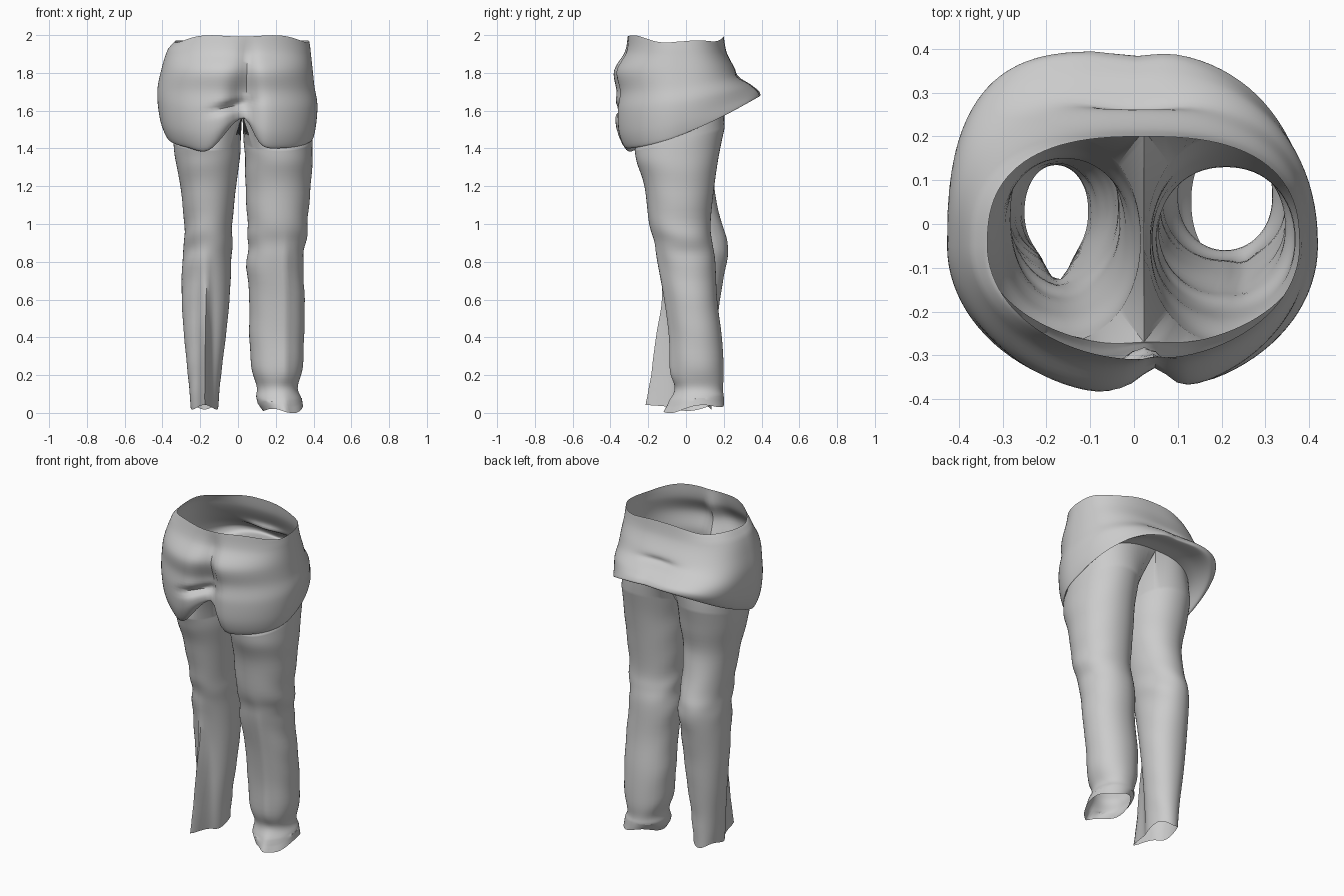
import bpy, bmesh
from math import sin, cos, pi, exp, atan2, copysign

if "Cube" in bpy.data.objects:
    bpy.data.objects.remove(bpy.data.objects["Cube"])

N = 96        # points around the hips
SEAM = 22     # points along the crotch seam
bm = bmesh.new()


def bell(v, centre, width):
    return exp(-((v - centre) / width) ** 2)


def spow(v, p):
    return copysign(abs(v) ** p, v)


def refine(rows, n):
    """Catmull-Rom interpolation through rows of section parameters."""
    out = []
    for i in range(len(rows) - 1):
        a, b = rows[max(i - 1, 0)], rows[i]
        c, d = rows[i + 1], rows[min(i + 2, len(rows) - 1)]
        for k in range(n):
            t = k / n
            out.append([q + .5 * t * (r - p + t * (2 * p - 5 * q + 4 * r - s + t * (3 * (q - r) + s - p)))
                        for p, q, r, s in zip(a, b, c, d)])
    return out + [list(rows[-1])]


def bridge(a, b):
    n = len(a)
    for i in range(n):
        j = (i + 1) % n
        bm.faces.new((a[i], b[i], b[j], a[j]))


# Hip sections: x min, x max, y front, y back, z front, z back, centre lift, centre dent
hips = [
    (-.335, .378, -.31, .20, 2.0, 1.985, 0, 0),
    (-.378, .385, -.33, .215, 1.91, 1.91, 0, .01),
    (-.405, .395, -.39, .25, 1.81, 1.84, 0, .03),
    (-.425, .405, -.378, .29, 1.70, 1.78, 0, .07),
    (-.425, .42, -.388, .355, 1.60, 1.73, .03, .08),
    (-.408, .415, -.38, .39, 1.48, 1.70, .09, .07),
    (-.375, .40, -.345, .385, 1.40, 1.675, .16, .05),
    (-.35, .395, -.305, .29, 1.42, 1.685, .15, .03),
    (-.345, .39, -.28, .215, 1.445, 1.68, .13, .01),
]


def hip_ring(level, row):
    x0, x1, y0, y1, zf, zb, lift, dent = row
    cx, rx = (x0 + x1) / 2, (x1 - x0) / 2
    flare = bell(level, 4.8, 1.6)
    ring = []
    for i in range(N):
        a = -pi / 2 + 2 * pi * i / N
        c, s = cos(a), sin(a)
        # the back is squarer, most of all on one rear corner of the flap
        p = 1 if s <= 0 else 2 / (2.6 + flare * (1.9 if c < 0 else -.5))
        x = cx + rx * spow(c, p)
        if s > 0 and c < 0:
            x *= 1 - .13 * flare * s ** 1.2
        y = -.05 + (y1 + .05 if s > 0 else -.05 - y0) * spow(s, p)
        t = min(max((y - y0) / (y1 - y0), 0), 1)
        z = zf + (zb - zf) * t ** 1.6
        top = max(0, 1 - level * 1.2)
        z += top * (.008 * sin(5 * a) - .03 * c * c)      # wavy waist, dipped at the sides
        if s < 0:
            f = bell(x, .03, .12 if x < .03 else .065)
            z += lift * f - .02 * bell(x, -.17, .07) * lift / .13
            y += dent * bell(x, .03, .07)
            # pinched gather running to one side of the fly
            y += .04 * bell(z, 1.64 + .25 * (x - .03), .025) * bell(x, -.04, .09) * (level < 5.5)
            y += .03 * bell(x, .05, .035) * bell(z, 1.82, .12)
        else:
            # fold across the back
            y -= .015 * bell(x, 0, .06) * bell(level, 5, 1.2)
            y -= .03 * bell(x, .0, .12) * bell(level, 3, .4)
        ring.append(bm.verts.new((x, y, z)))
    return ring


STEP = 6
prev = None
for k, row in enumerate(refine(hips, STEP)):
    ring = hip_ring(k / STEP, row)
    if prev:
        bridge(prev, ring)
    prev = ring

# Crotch seam joining front and back of the lowest hip ring
front, back = prev[0], prev[N // 2]
seam = []
for i in range(1, SEAM + 1):
    t = i / (SEAM + 1)
    co = back.co.lerp(front.co, t)
    co.z -= .03 * sin(pi * t)
    seam.append(bm.verts.new(co))

# Leg sections: z, x min, x max, y front, y back, tilt, front ridge
wide_leg = [
    (1.46, .03, .392, -.272, .205, .25, 0),
    (1.35, .037, .395, -.26, .175, .1, 0),
    (1.2, .04, .385, -.22, .15, 0, 0),
    (1.0, .05, .368, -.195, .13, 0, 0),
    (.9, .055, .36, -.165, .14, 0, .005),
    (.8, .045, .345, -.15, .155, 0, .01),
    (.6, .06, .353, -.11, .165, 0, .01),
    (.4, .06, .35, -.085, .19, 0, .01),
    (.22, .075, .34, -.08, .20, 0, .01),
    (.13, .10, .315, -.06, .195, 0, 0),
    (.07, .10, .335, -.085, .20, .1, .01),
    (.02, .13, .345, -.10, .20, .12, .02),
]
slim_leg = [
    (1.46, -.343, .015, -.268, .205, .25, 0),
    (1.35, -.333, .01, -.25, .175, .1, 0),
    (1.2, -.305, -.01, -.21, .15, 0, 0),
    (1.0, -.285, -.03, -.17, .19, 0, 0),
    (.9, -.285, -.03, -.15, .223, 0, 0),
    (.8, -.295, -.035, -.125, .215, 0, .01),
    (.6, -.298, -.045, -.09, .18, 0, .04),
    (.4, -.285, -.065, -.075, .16, 0, .085),
    (.2, -.265, -.09, -.075, .14, 0, .11),
    (.03, -.25, -.105, -.08, .135, 0, .135),
]


def build_leg(top, rows, phase):
    ridge_x = .25 if phase else -.175
    _, x0, x1, y0, y1, _, _ = rows[0]
    angles = [atan2((v.co.y - (y0 + y1) / 2) / (y1 - y0), (v.co.x - (x0 + x1) / 2) / (x1 - x0)) for v in top]
    prev = top
    for z, x0, x1, y0, y1, tilt, ridge in refine(rows, 5):
        cx, cy, rx, ry = (x0 + x1) / 2, (y0 + y1) / 2, (x1 - x0) / 2, (y1 - y0) / 2
        ring = []
        for a in angles:
            # cloth wrinkles, strongest round the knee and ankle
            w = .001 + .004 * bell(z, .88, .15) + .003 * bell(z, .15, .1)
            r = 1 + w / .15 * sin(z * 37 + 3 * sin(a + phase) + phase) * (.5 + .5 * sin(a * 2 + phase))
            x, y = cx + rx * r * spow(cos(a), .95), cy + ry * r * spow(sin(a), .95)
            if sin(a) < 0:
                y -= ridge * bell(x, ridge_x, .024)
            zz = z + tilt * y
            if z < .06:
                zz += .012 * sin(3 * a + phase)
            ring.append(bm.verts.new((x, y, max(zz, 0))))
        bridge(prev, ring)
        prev = ring


build_leg(prev[:N // 2 + 1] + seam, wide_leg, 1.3)
build_leg(prev[N // 2:] + [front] + seam[::-1], slim_leg, 0)

# Finish the trousers as one open cloth shell
bmesh.ops.recalc_face_normals(bm, faces=bm.faces)
mesh = bpy.data.meshes.new("trousers")
bm.to_mesh(mesh)
bm.free()
trousers = bpy.data.objects.new("trousers", mesh)
bpy.context.collection.objects.link(trousers)
bpy.context.view_layer.objects.active = trousers
trousers.select_set(True)
bpy.ops.object.shade_smooth_by_angle(angle=0.8)
